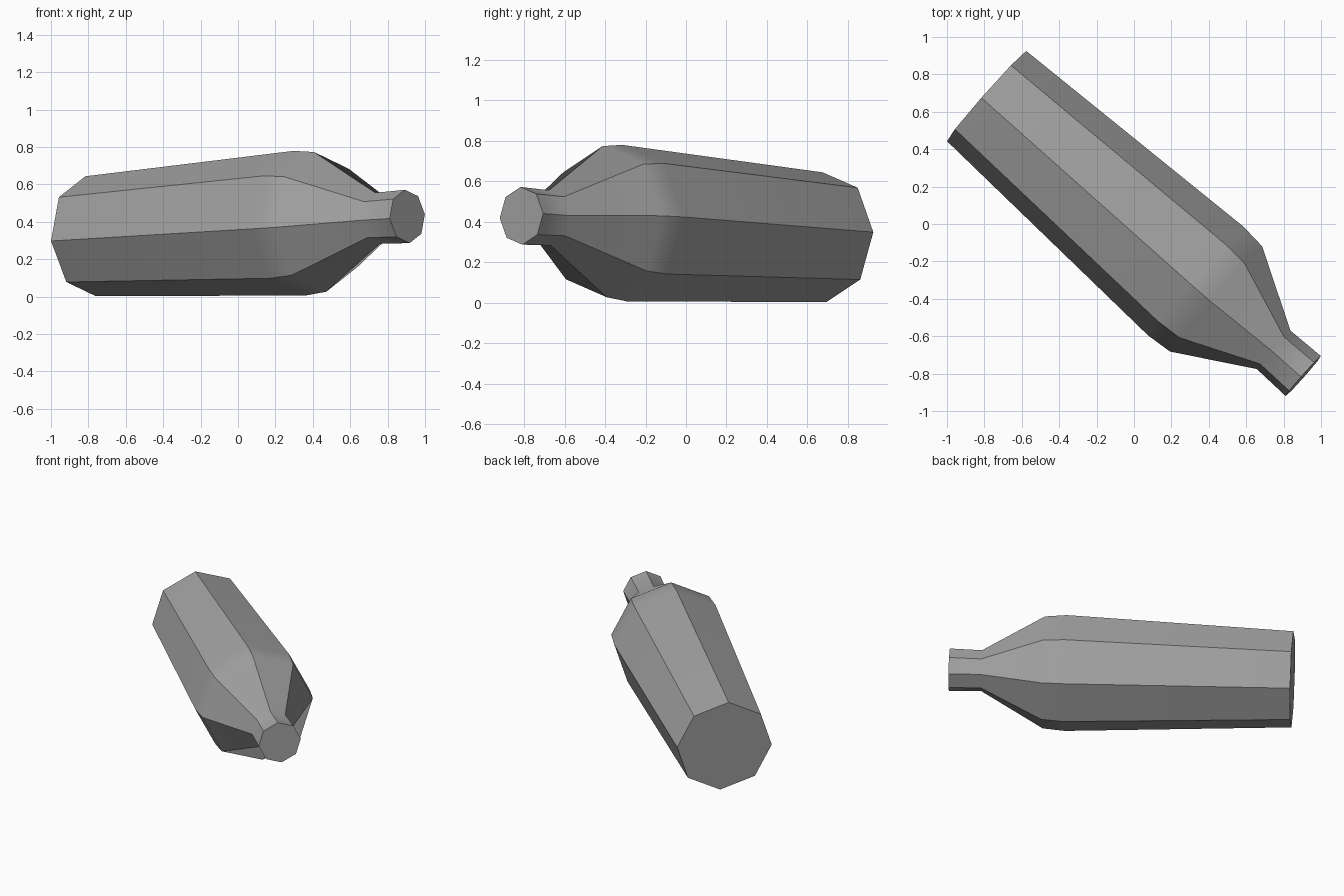
import bpy, bmesh
from math import radians
from mathutils import Vector, Matrix

cube = bpy.data.objects.get("Cube")
if cube:
    bpy.data.objects.remove(cube, do_unlink=True)

SIDES = 8
BASE = Vector((-0.788, 0.684, 0.323))
MOUTH = Vector((0.905, -0.813, 0.429))

# Profile: distance from the base along the axis, radius
PROFILE = [(0, 0.322), (1.495, 0.388), (1.64, 0.375), (2.05, 0.137),
           ((MOUTH - BASE).length, 0.143)]

# Flat grey material
grey = bpy.data.materials.new("plain_grey")
grey.use_nodes = True
colour = (0.36, 0.36, 0.36, 1)
grey.diffuse_color = colour
grey.node_tree.nodes["Principled BSDF"].inputs["Base Color"].default_value = colour

# Frame of the lying bottle: its axis, a level side direction, and up
axis = (MOUTH - BASE).normalized()
side = Vector((0, 0, 1)).cross(axis).normalized()
up = axis.cross(side)
frame = Matrix((side, up, axis)).transposed().to_4x4()
frame = Matrix.Translation(BASE) @ frame @ Matrix.Rotation(radians(4.5), 4, 'Z')

# Bottle body: eight-sided rings bridged along the profile, closed at both ends
bm = bmesh.new()
rings = []
for along, radius in PROFILE:
    ring = []
    for k in range(SIDES):
        turn = Matrix.Rotation(radians(360 * k / SIDES), 4, 'Z')
        ring.append(bm.verts.new(frame @ (turn @ Vector((radius, 0, along)))))
    rings.append(ring)
for low, high in zip(rings, rings[1:]):
    for k in range(SIDES):
        n = (k + 1) % SIDES
        bm.faces.new((low[k], low[n], high[n], high[k]))
bm.faces.new(rings[0][::-1])
bm.faces.new(rings[-1])
bmesh.ops.recalc_face_normals(bm, faces=bm.faces)

mesh = bpy.data.meshes.new("bottle")
bm.to_mesh(mesh)
bm.free()
mesh.materials.append(grey)
bottle = bpy.data.objects.new("bottle", mesh)
bpy.context.collection.objects.link(bottle)

# Smooth along the shoulder, sharp between the sides
bpy.ops.object.select_all(action='DESELECT')
bottle.select_set(True)
bpy.context.view_layer.objects.active = bottle
bpy.ops.object.shade_smooth_by_angle(angle=radians(35))
